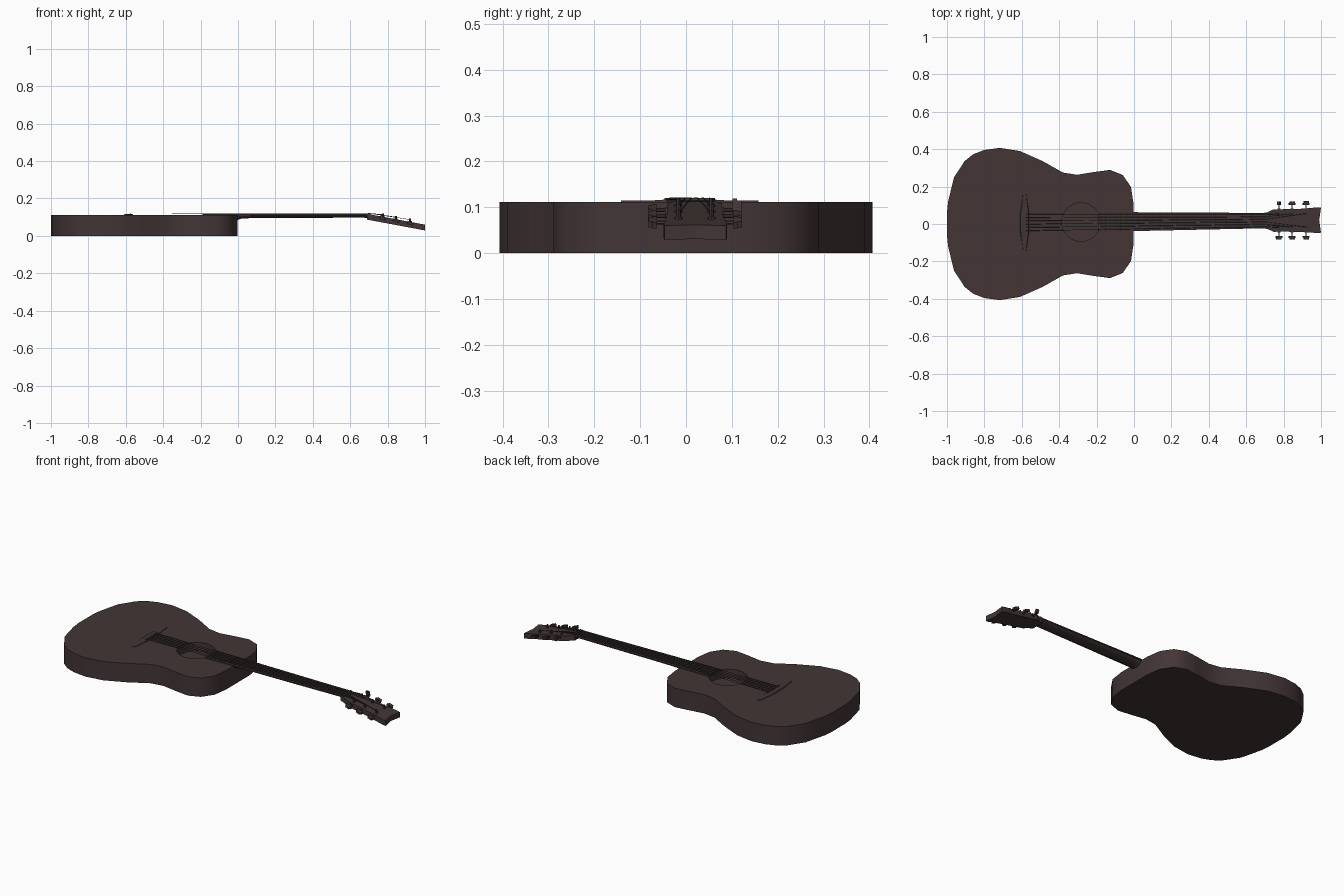
import bpy, bmesh, math
from mathutils import Vector, Matrix

if "Cube" in bpy.data.objects:
    bpy.data.objects.remove(bpy.data.objects["Cube"])


def material(name, rgb):
    m = bpy.data.materials.new(name)
    m.diffuse_color = (*rgb, 1)
    m.use_nodes = True
    m.node_tree.nodes["Principled BSDF"].inputs["Base Color"].default_value = m.diffuse_color
    return m


WOOD = material("dark brown wood", (0.056, 0.036, 0.037))
METAL = material("dark grey green", (0.027, 0.030, 0.025))
TOP = 0.112          # height of the soundboard


def yc(x):
    """Centre line of the slightly turned neck."""
    return 0.0125 + 0.008 * x


def head_z(x):
    """Top surface of the tilted headstock."""
    return 0.116 - (x - 0.70) * 0.187


def finish(name, bm, mat, smooth=True):
    bmesh.ops.recalc_face_normals(bm, faces=bm.faces)
    me = bpy.data.meshes.new(name)
    bm.to_mesh(me)
    bm.free()
    ob = bpy.data.objects.new(name, me)
    bpy.context.collection.objects.link(ob)
    me.materials.append(mat)
    if smooth:
        bpy.context.view_layer.objects.active = ob
        ob.select_set(True)
        bpy.ops.object.shade_smooth_by_angle(angle=math.radians(35))
        ob.select_set(False)
    return ob


def loft(name, rings, mat, smooth=True):
    """Skin closed rings of equal length and cap both ends."""
    bm = bmesh.new()
    vs = [[bm.verts.new(p) for p in r] for r in rings]
    n = len(vs[0])
    for a, b in zip(vs, vs[1:]):
        for i in range(n):
            bm.faces.new((a[i], a[(i + 1) % n], b[(i + 1) % n], b[i]))
    bm.faces.new(vs[0])
    bm.faces.new(vs[-1])
    return finish(name, bm, mat, smooth)


def add_rod(bm, a, b, r, sides=6, r2=None):
    a, b = Vector(a), Vector(b)
    d = b - a
    rot = d.to_track_quat('Z', 'Y').to_matrix().to_4x4()
    bmesh.ops.create_cone(bm, cap_ends=True, segments=sides, radius1=r,
                          radius2=r if r2 is None else r2, depth=d.length,
                          matrix=Matrix.Translation((a + b) / 2) @ rot)


def add_box(bm, centre, size, rot=Matrix()):
    bmesh.ops.create_cube(bm, size=1, matrix=Matrix.Translation(centre) @ rot
                          @ Matrix.Diagonal((*size, 1)))


# Body: mirrored outline, extruded upwards
half = [(-1, .06), (-.994, .12), (-.962, .25), (-.905, .337), (-.858, .374),
        (-.80, .396), (-.717, .407), (-.61, .39), (-.49, .337), (-.38, .275),
        (-.305, .263), (-.214, .278), (-.128, .289), (-.06, .262),
        (-.016, .198), (-.003, .11)]
outline = half + [(x, -y) for x, y in reversed(half)]
body = loft("body", [[(x, y, z) for x, y in outline] for z in (0, TOP)], WOOD)

# Sound hole: round recess in the soundboard
bm = bmesh.new()
add_rod(bm, (-.283, yc(-.283), .06), (-.283, yc(-.283), .2), .103, 32)
cutter = finish("sound_hole_cutter", bm, WOOD, False)
cutter.hide_render = True
cutter.hide_set(True)
cut = body.modifiers.new("sound hole", 'BOOLEAN')
cut.operation = 'DIFFERENCE'
cut.solver = 'EXACT'
cut.object = cutter

# Neck: rounded underside that thickens at the heel
rings = []
for x, w, d in [(-.01, .046, .030), (.02, .046, .021), (.08, .045, .018),
                (.40, .043, .017), (.66, .040, .016), (.72, .041, .018)]:
    rings.append([(x, yc(x) + w * math.cos(t), .1135 - d * math.sin(t))
                  for t in [math.pi * i / 10 for i in range(11)]])
loft("neck", rings, WOOD)

# Fretboard: thin tapered plate running over the soundboard
rings = []
for x, w in [(-.19, .053), (.70, .041)]:
    rings.append([(x, yc(x) + s * w, z) for s, z in
                  [(-1, .110), (1, .110), (1, .1165), (-1, .1165)]])
loft("fretboard", rings, WOOD, False)

# Frets: spacing shrinks towards the body
bm = bmesh.new()
SCALE = 1.28
for i in range(1, 21):
    x = .70 - SCALE * (1 - 2 ** (-i / 12))
    add_box(bm, (x, yc(x), .1167), (.004, 2 * (.0503 - .0135 * x), .0016))
finish("frets", bm, METAL, False)

# Nut
bm = bmesh.new()
add_box(bm, (.702, yc(.702), .1155), (.012, .082, .009))
finish("nut", bm, WOOD, False)

# Headstock: tilted tapered slab, notched at the tip
plan = [(.69, .041), (.715, .045), (.745, .060), (.80, .060), (.90, .062),
        (.985, .069), (1.0, .067)]
rim = [(x, yc(x) + w) for x, w in plan] + [(.99, yc(.99))]
rim += [(x, yc(x) - w) for x, w in reversed(plan)]
loft("headstock", [[(x, y, head_z(x) - t) for x, y in rim]
                   for t in (.031, 0)], WOOD, False)

# Bridge: low wide wedge with a saddle
rings = []
for s, w in [(-.15, .010), (-.08, .020), (-.05, .026), (.05, .026),
             (.08, .020), (.15, .010)]:
    top = TOP + (.003 if abs(s) > .06 else .005)
    y = yc(-.58) + s
    rings.append([(-.585 - w, y, TOP - .002), (-.585 - w * .8, y, top),
                  (-.585 + w * .8, y, top), (-.585 + w, y, TOP - .002)])
loft("bridge", rings, WOOD, False)
bm = bmesh.new()
add_box(bm, (-.575, yc(-.575), .117), (.006, .11, .006))
finish("saddle", bm, WOOD, False)

# Strings, tuning posts, shafts and buttons
strings, posts, buttons = bmesh.new(), bmesh.new(), bmesh.new()
peg_x = [.775, .845, .92]
for i in range(6):
    s = (i - 2.5) / 2.5
    side = 1 if s > 0 else -1
    px = peg_x[2 - i] if i > 2 else peg_x[i]
    px = peg_x[i] if i < 3 else peg_x[5 - i]
    py, pz = yc(px) + side * .036, head_z(px)
    bridge = (-.578, yc(-.578) + s * .044, .1195)
    nut = (.70, yc(.70) + s * .033, .1205)
    add_rod(strings, bridge, nut, .0013, 5)
    add_rod(strings, nut, (px, py, pz + .012), .0012, 5)
    # Post with collar
    add_rod(posts, (px, py, pz - .004), (px, py, pz + .018), .005, 8)
    add_rod(posts, (px, py, pz - .002), (px, py, pz + .004), .009, 8)
    # Shaft out of the side of the headstock
    zb = pz - .008
    yb = yc(px) + side * .088
    add_rod(posts, (px, yc(px) + side * .05, zb), (px, yb, zb), .004, 6)
    add_box(posts, (px, yc(px) + side * .056, zb), (.018, .016, .014))
    # Flat button, the first on the far side turned upright
    upright = side > 0 and px == peg_x[0]
    turn = Matrix.Rotation(math.radians(75 if upright else 20), 4, 'Y')
    for k, wide in ((0, .036), (1, .026)):
        add_box(buttons, (px, yb + side * k * .009, zb + (.006 if upright else 0)),
                (wide, .010, .014), turn)
finish("strings", strings, METAL)
finish("tuning_posts", posts, WOOD, False)
finish("tuning_buttons", buttons, WOOD, False)
